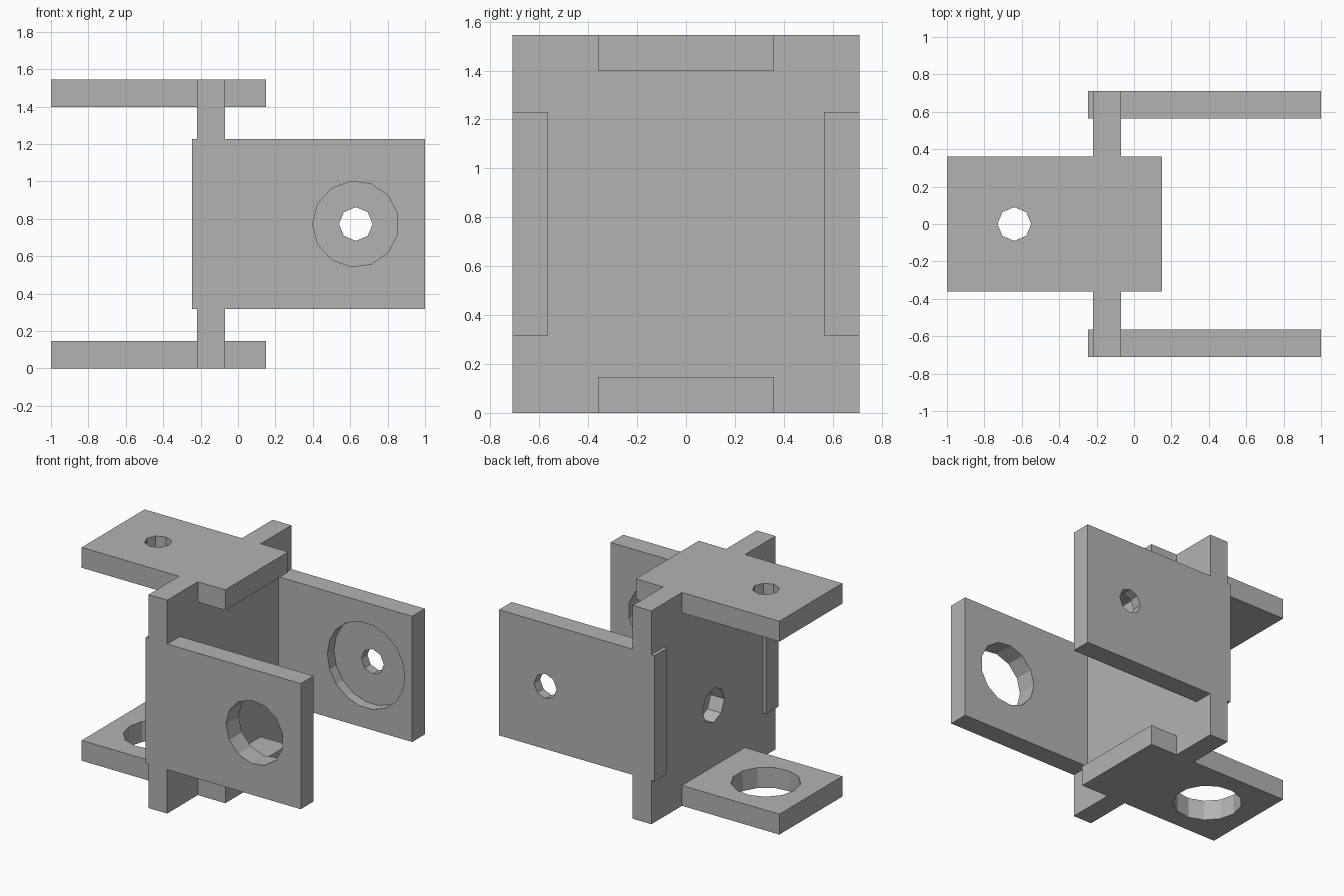
import bpy, bmesh
from math import cos, sin, pi
from mathutils import Vector

cube = bpy.data.objects.get("Cube")
if cube:
    bpy.data.objects.remove(cube, do_unlink=True)

grey = bpy.data.materials.new("plain_grey")
grey.use_nodes = True
grey.diffuse_color = (0.45, 0.45, 0.45, 1)
grey.node_tree.nodes["Principled BSDF"].inputs["Base Color"].default_value = (0.45, 0.45, 0.45, 1)

# Where a profile point (u, v) at depth w lands, by extrusion axis
PLACE = {
    "x": lambda u, v, w: Vector((w, u, v)),
    "y": lambda u, v, w: Vector((u, w, v)),
    "z": lambda u, v, w: Vector((u, v, w)),
}


def prism(name, profile, axis, near, far):
    """Extrude a closed profile along an axis."""
    bm = bmesh.new()
    face = bm.faces.new([bm.verts.new(PLACE[axis](u, v, near)) for u, v in profile])
    out = bmesh.ops.extrude_face_region(bm, geom=[face])
    moved = [g for g in out["geom"] if isinstance(g, bmesh.types.BMVert)]
    bmesh.ops.translate(bm, verts=moved, vec=PLACE[axis](0, 0, far - near))
    bmesh.ops.recalc_face_normals(bm, faces=bm.faces)
    mesh = bpy.data.meshes.new(name)
    bm.to_mesh(mesh)
    bm.free()
    mesh.materials.append(grey)
    obj = bpy.data.objects.new(name, mesh)
    bpy.context.collection.objects.link(obj)
    return obj


def rect(u0, u1, v0, v1):
    return [(u0, v0), (u1, v0), (u1, v1), (u0, v1)]


def circle(u, v, r, sides):
    return [(u + r * cos(pi + 2 * pi * i / sides), v + r * sin(pi + 2 * pi * i / sides))
            for i in range(sides)]


def bore(obj, profile, axis, near, far):
    """Cut a hole or pocket and discard the cutter."""
    cutter = prism("cutter", profile, axis, near, far)
    cutter.hide_render = True
    mod = obj.modifiers.new("bore", "BOOLEAN")
    mod.operation = "DIFFERENCE"
    mod.solver = "EXACT"
    mod.object = cutter
    bpy.context.view_layer.objects.active = obj
    bpy.ops.object.modifier_apply(modifier=mod.name)
    bpy.data.objects.remove(cutter, do_unlink=True)


HEIGHT, MID, HALF = 1.545, 0.7725, 0.71
INNER = 0.565          # inner face of the side plates
SIDE_HALF = 0.455      # half height of the side plates
SHELF_HALF = 0.36      # half depth of the shelf plates
SHELF_IN = 0.625       # inner face of the shelves, from mid height

# Upright plate with a notch on each edge for the other plates
quarter = [(INNER, SIDE_HALF), (HALF, SIDE_HALF), (HALF, MID),
           (SHELF_HALF, MID), (SHELF_HALF, SHELF_IN)]
outline = []
for su, sv in ((1, 1), (-1, 1), (-1, -1), (1, -1)):
    part = quarter if su * sv > 0 else quarter[::-1]
    outline += [(su * u, MID + sv * v) for u, v in part]
centre = prism("centre_plate", outline, "x", -0.22, -0.07)
bore(centre, circle(0, 0.59, 0.125, 8), "x", -0.4, -0.11)

# Side plates: wide hole in front, small counterbored hole behind
side = rect(-0.245, 1, MID - SIDE_HALF, MID + SIDE_HALF)
front = prism("front_plate", side, "y", -HALF, -INNER)
bore(front, circle(0.63, MID, 0.23, 13), "y", -0.9, -0.4)
back = prism("back_plate", side, "y", INNER, HALF)
bore(back, circle(0.63, MID, 0.31, 18), "y", 0.4, INNER + 0.075)
bore(back, circle(0.63, MID, 0.09, 8), "y", 0.4, 0.9)

# Shelf plates: wide hole below, small hole above
shelf = rect(-1, 0.15, -SHELF_HALF, SHELF_HALF)
bottom = prism("bottom_plate", shelf, "z", 0, MID - SHELF_IN)
bore(bottom, circle(-0.64, 0, 0.23, 13), "z", -0.2, 0.4)
top = prism("top_plate", shelf, "z", MID + SHELF_IN, HEIGHT)
bore(top, circle(-0.64, 0, 0.09, 8), "z", 1.2, 1.8)
